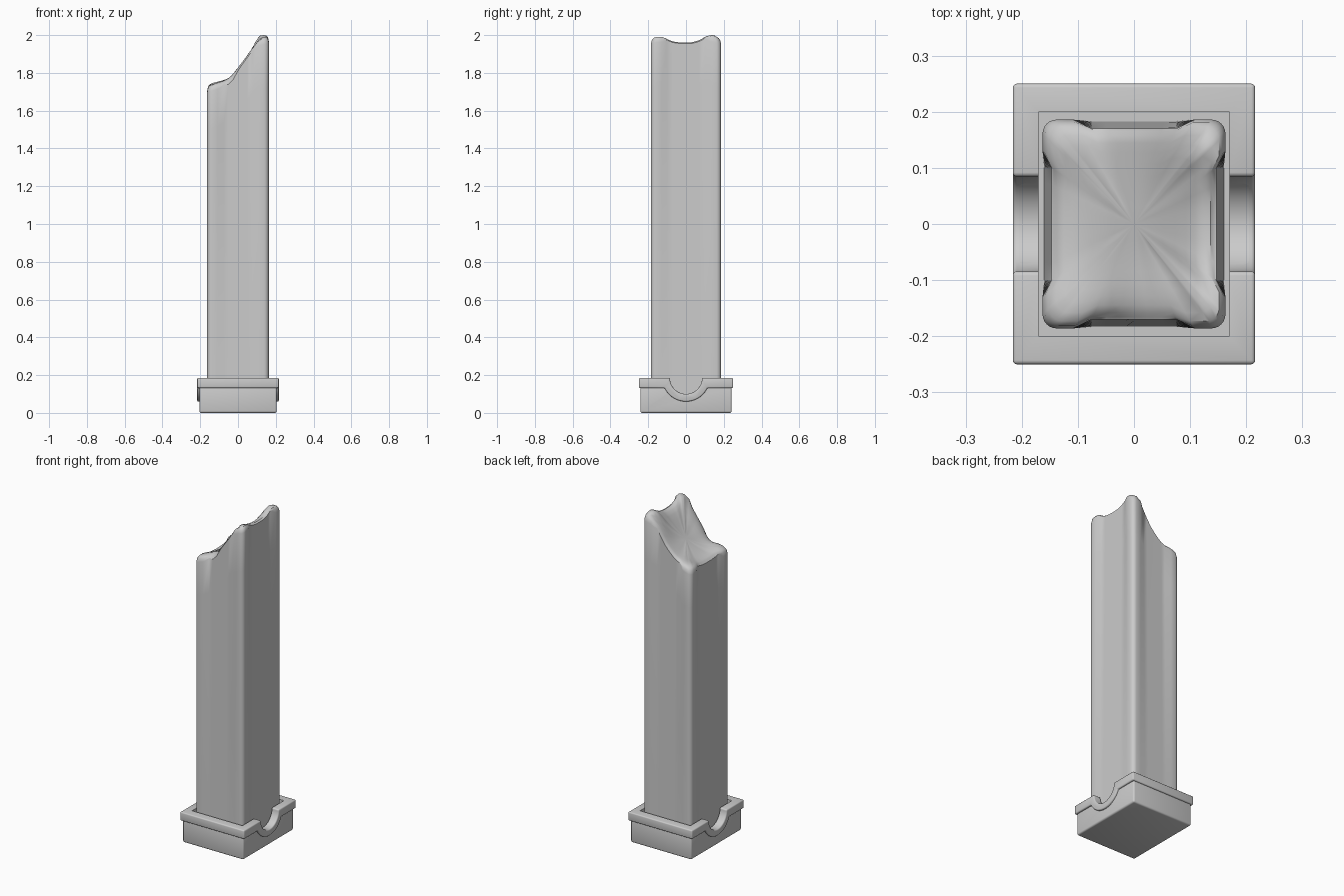
import bpy, bmesh, math
from mathutils import Vector

old = bpy.data.objects.get("Cube")
if old:
    bpy.data.objects.remove(old, do_unlink=True)

stone = bpy.data.materials.new("grey stone")
stone.use_nodes = True
GREY = (0.6, 0.6, 0.6, 1)
stone.diffuse_color = GREY
stone.node_tree.nodes["Principled BSDF"].inputs["Base Color"].default_value = GREY


def make(name, bm):
    bmesh.ops.recalc_face_normals(bm, faces=bm.faces)
    mesh = bpy.data.meshes.new(name)
    bm.to_mesh(mesh)
    bm.free()
    mesh.materials.append(stone)
    ob = bpy.data.objects.new(name, mesh)
    bpy.context.collection.objects.link(ob)
    return ob


def smooth(ob, angle):
    bpy.ops.object.select_all(action='DESELECT')
    bpy.context.view_layer.objects.active = ob
    ob.select_set(True)
    bpy.ops.object.shade_smooth_by_angle(angle=math.radians(angle))


def prism(name, outline, half):
    """Extrude a (y, z) outline along x."""
    bm = bmesh.new()
    face = bm.faces.new([bm.verts.new((-half, y, z)) for y, z in outline])
    out = bmesh.ops.extrude_face_region(bm, geom=[face])["geom"]
    moved = [v for v in out if isinstance(v, bmesh.types.BMVert)]
    bmesh.ops.translate(bm, verts=moved, vec=(2 * half, 0, 0))
    return make(name, bm)


def arc(radius, z, start, end, steps=24):
    angles = [start + (end - start) * i / steps for i in range(steps + 1)]
    return [(radius * math.cos(a), z + radius * math.sin(a)) for a in angles]


def rect(y, low, high):
    return [(-y, low), (y, low), (y, high), (-y, high)]


def modify(ob, cutters, width):
    bev = ob.modifiers.new("soft edges", 'BEVEL')
    bev.width, bev.segments = width, 3
    bev.limit_method = 'ANGLE'
    for c in cutters:
        cut = ob.modifiers.new("cut", 'BOOLEAN')
        cut.object, cut.operation, cut.solver = c, 'DIFFERENCE', 'EXACT'
    bpy.context.view_layer.update()
    deps = bpy.context.evaluated_depsgraph_get()
    mesh = bpy.data.meshes.new_from_object(ob.evaluated_get(deps))
    ob.modifiers.clear()
    ob.data = mesh
    smooth(ob, 35)


# Cutters: pocket that holds the shaft, and the side notches
TOP, NOTCH, COLLAR = 0.185, 0.085, 0.125
pocket = prism("pocket_cutter", rect(0.2, 0.09, 0.4), 0.17)
notch = prism("notch_cutter", arc(NOTCH, TOP, 0, 2 * math.pi, 48)[:-1], 0.4)

# Base block and the collar that dips round the notches
block = prism("base_block", rect(0.242, 0, 0.14), 0.205)
low = 0.132
a = math.asin((TOP - low) / COLLAR)
outline = ([(-0.25, low)] + arc(COLLAR, TOP, math.pi + a, 2 * math.pi - a)
           + [(0.25, low), (0.25, TOP)] + arc(NOTCH, TOP, 0, -math.pi)
           + [(-0.25, TOP)])
collar = prism("base_collar", outline, 0.216)
modify(block, [pocket, notch], 0.01)
modify(collar, [pocket], 0.007)
for c in (pocket, notch):
    bpy.data.objects.remove(c, do_unlink=True)

# Shaft outline: rounded corners between shallow side panels
HX, HY, R = 0.163, 0.186, 0.025
quarter = [(HX, y, 1, 0) for y in (0, 0.035, 0.07, 0.1)] + [(HX, 0.13, 0, 0)]
for i in range(7):
    t = math.pi / 2 * i / 6
    quarter.append((HX - R + R * math.cos(t), HY - R + R * math.sin(t), 0, 0))
quarter += [(0.108, HY, 0, 0)] + [(x, HY, 0, 1) for x in (0.075, 0.05, 0.025, 0)]
half = quarter + [(-x, y, -px, py) for x, y, px, py in quarter[-2::-1]]
loop = half + [(x, -y, px, -py) for x, y, px, py in half[-2:0:-1]]

SLOPE = [(-0.17, 1.71), (-0.1, 1.735), (-0.04, 1.775), (0.02, 1.835),
         (0.07, 1.905), (0.11, 1.955), (0.17, 1.967)]


def bump(x, y, cx, cy, r):
    return math.exp(-((x - cx) ** 2 + (y - cy) ** 2) / (r * r))


def broken(x, y):
    """Height of the broken top: a rising slope, raised corners, a chip."""
    for (x0, z0), (x1, z1) in zip(SLOPE, SLOPE[1:]):
        if x <= x1:
            break
    z = z0 + (z1 - z0) * (x - x0) / (x1 - x0)
    for cx, cy, h in ((0.12, 0.13, 0.048), (0.13, -0.14, 0.033),
                      (-0.13, 0.14, 0.025), (-0.13, -0.14, 0.018)):
        z += h * bump(x, y, cx, cy, 0.055)
    z += 0.02 * bump(x, y, 0.02, -0.14, 0.05)
    return z - 0.03 * bump(x, y, -0.04, -0.18, 0.035)


def inset(p, depth):
    return p[0] - p[2] * depth, p[1] - p[3] * depth


bm = bmesh.new()
rings = []
DEEP, SHALLOW = 0.016, 0.003
# Panels deepen towards the broken end
for k in range(9):
    f = k / 8
    ring = []
    for p in loop:
        x, y = inset(p, SHALLOW + (DEEP - SHALLOW) * f)
        top = broken(*inset(p, DEEP)) - (0.025 if p[2] == p[3] == 0 else 0.008)
        ring.append(bm.verts.new((x, y, 0.09 + (top - 0.09) * f)))
    rings.append(ring)
# Broken top, in rings towards the middle
for s, drop in ((0.975, 0.007), (0.93, 0), (0.85, 0), (0.75, 0), (0.63, 0),
                (0.5, 0), (0.35, 0), (0.18, 0)):
    ring = []
    for p in loop:
        x, y = (c * s for c in inset(p, DEEP))
        ring.append(bm.verts.new((x, y, broken(x, y) - drop)))
    rings.append(ring)
n = len(loop)
for lower, upper in zip(rings, rings[1:]):
    for i in range(n):
        j = (i + 1) % n
        bm.faces.new((lower[i], lower[j], upper[j], upper[i]))
middle = bm.verts.new((0, 0, broken(0, 0)))
for i in range(n):
    bm.faces.new((rings[-1][i], rings[-1][(i + 1) % n], middle))
bm.faces.new(rings[0])
shaft = make("broken_pillar_shaft", bm)

# Ease the slope of the top only
bm = bmesh.new()
bm.from_mesh(shaft.data)
top_verts = [v for v in bm.verts if v.co.z > 1.6 and not v.is_boundary
             and abs(v.co.x) < 0.14 and abs(v.co.y) < 0.16]
for _ in range(2):
    bmesh.ops.smooth_vert(bm, verts=top_verts, factor=0.5, use_axis_z=True)
peak = max(v.co.z for v in bm.verts)
for v in bm.verts:
    if v.co.z > 1.6:
        v.co.z += 2 - peak
bm.to_mesh(shaft.data)
bm.free()
smooth(shaft, 40)
